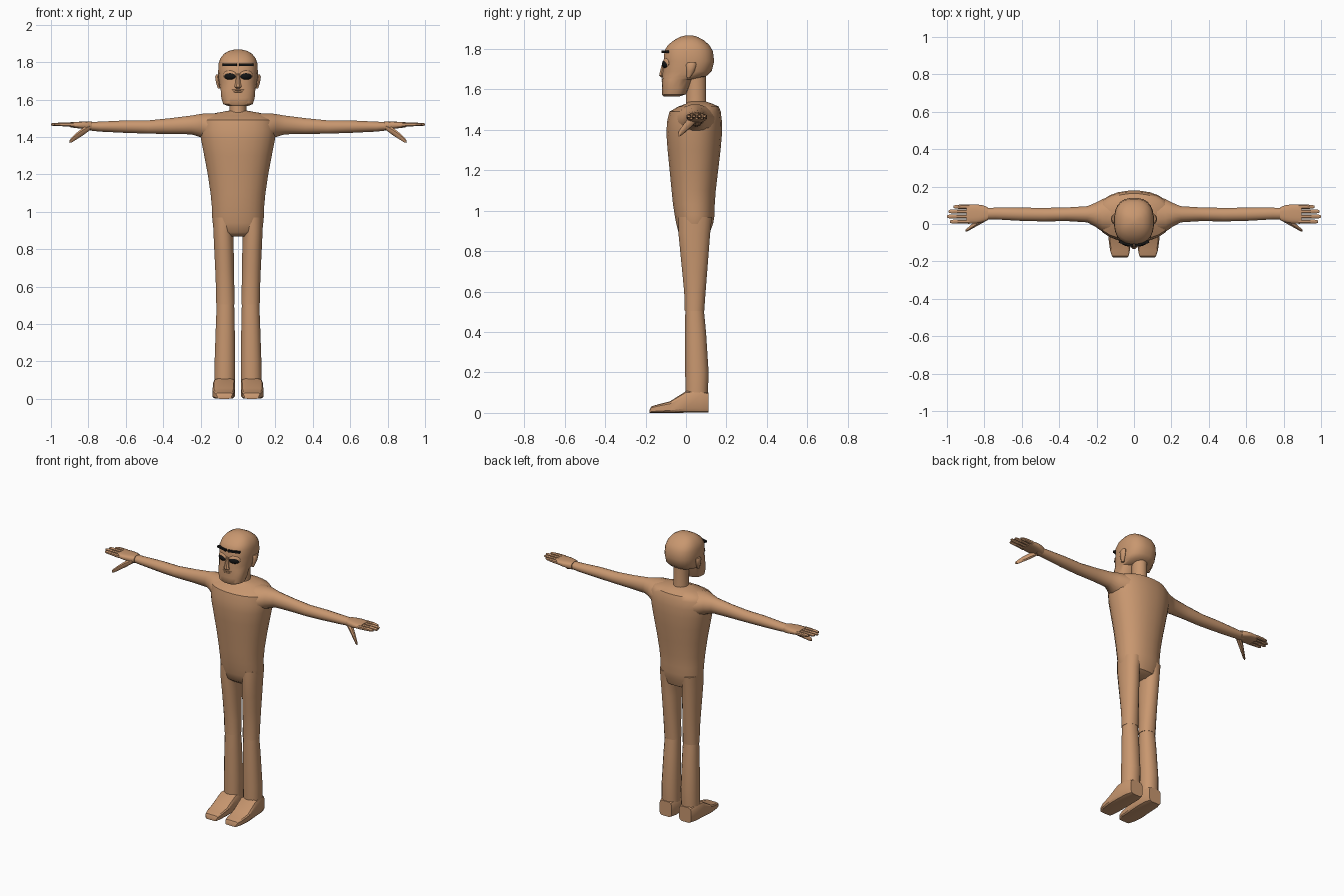
import bpy, math
from mathutils import Vector


def material(name, rgb):
    m = bpy.data.materials.new(name)
    m.diffuse_color = (*rgb, 1)
    return m


SKIN = material("skin", (0.58, 0.31, 0.16))
BLACK = material("black", (0.008, 0.008, 0.008))


def finish(ob, mat, mirror, angle):
    ob.data.materials.append(mat)
    bpy.ops.object.select_all(action='DESELECT')
    bpy.context.view_layer.objects.active = ob
    ob.select_set(True)
    bpy.ops.object.shade_smooth_by_angle(angle=math.radians(angle))
    if mirror:
        ob.modifiers.new("mirror", 'MIRROR')
    return ob


def loft(name, axis, rings, n=16, power=2.0, mirror=False, angle=40, mat=SKIN):
    """rings: (position on axis, centre a, centre b, radius a, radius b)"""
    verts, faces = [], []
    for t, ca, cb, ra, rb in rings:
        for i in range(n):
            th = 2 * math.pi * (i + 0.5) / n
            c, s = math.cos(th), math.sin(th)
            a = ca + ra * math.copysign(abs(c) ** (2 / power), c)
            b = cb + rb * math.copysign(abs(s) ** (2 / power), s)
            verts.append({'x': (t, a, b), 'y': (a, t, b), 'z': (a, b, t)}[axis])
    for k in range(len(rings) - 1):
        for i in range(n):
            j = (i + 1) % n
            faces.append((k * n + i, k * n + j, (k + 1) * n + j, (k + 1) * n + i))
    faces.append(tuple(reversed(range(n))))
    faces.append(tuple(range((len(rings) - 1) * n, len(rings) * n)))
    if axis == 'y':
        faces = [f[::-1] for f in faces]
    me = bpy.data.meshes.new(name)
    me.from_pydata(verts, [], faces)
    ob = bpy.data.objects.new(name, me)
    bpy.context.collection.objects.link(ob)
    return finish(ob, mat, mirror, angle)


def body(name, profile, **kw):
    """Upright centred loft. profile: (z, front y, back y, half width)"""
    return loft(name, 'z', [(z, 0, (f + b) / 2, w, (b - f) / 2) for z, f, b, w in profile], **kw)


def blob(name, loc, size, turn=0, mat=SKIN, box=False, mirror=True):
    """Ellipsoid or box with its transform baked in, so it can be mirrored."""
    if box:
        bpy.ops.mesh.primitive_cube_add(size=2)
    else:
        bpy.ops.mesh.primitive_uv_sphere_add(segments=16, ring_count=10)
    ob = bpy.context.object
    ob.name = name
    ob.scale, ob.rotation_euler, ob.location = size, (0, 0, turn), loc
    bpy.ops.object.transform_apply(location=True, rotation=True, scale=True)
    return finish(ob, mat, mirror, 40)


# Torso, neck and head
body("torso", [
    (0.868, -0.01, 0.08, 0.08), (0.89, -0.037, 0.118, 0.122), (0.94, -0.05, 0.136, 0.136),
    (0.98, -0.057, 0.142, 0.14), (1.03, -0.065, 0.143, 0.141), (1.1, -0.072, 0.148, 0.148),
    (1.2, -0.082, 0.16, 0.163), (1.3, -0.092, 0.172, 0.182), (1.38, -0.098, 0.179, 0.198),
    (1.44, -0.095, 0.179, 0.206), (1.49, -0.083, 0.173, 0.203), (1.515, -0.04, 0.163, 0.17),
    (1.53, 0.0, 0.13, 0.11), (1.54, 0.01, 0.1, 0.05)], n=24, power=2.2)
body("neck", [(1.5, -0.005, 0.105, 0.052), (1.55, 0.0, 0.1, 0.045), (1.68, 0.0, 0.1, 0.045)])
body("head", [
    (1.566, -0.112, -0.03, 0.055), (1.576, -0.12, 0.0, 0.08), (1.61, -0.12, 0.015, 0.09),
    (1.65, -0.118, 0.03, 0.093), (1.665, -0.118, 0.1, 0.098), (1.69, -0.115, 0.128, 0.103),
    (1.74, -0.11, 0.14, 0.107), (1.79, -0.108, 0.134, 0.105), (1.82, -0.09, 0.116, 0.095),
    (1.845, -0.058, 0.087, 0.075), (1.86, -0.03, 0.058, 0.05), (1.868, 0.0, 0.03, 0.015)],
    n=24, power=2.5)

# Face
blob("eyelid", (0.043, -0.097, 1.73), (0.037, 0.015, 0.027), 0.33)
blob("eye", (0.043, -0.101, 1.725), (0.033, 0.016, 0.02), 0.33, BLACK)
blob("eyebrow", (0.043, -0.103, 1.786), (0.038, 0.009, 0.006), 0.28, BLACK, box=True)
loft("nose", 'z', [(1.66, 0, -0.115, 0.012, 0.008), (1.668, 0, -0.116, 0.021, 0.018),
                   (1.685, 0, -0.114, 0.016, 0.017), (1.74, 0, -0.106, 0.009, 0.01)], n=8)
blob("upper_lip", (0, -0.1, 1.652), (0.046, 0.022, 0.005), mirror=False)
blob("lower_lip", (0, -0.1, 1.641), (0.042, 0.022, 0.006), mirror=False)
loft("ear", 'z', [(1.658, 0.098, 0.012, 0.01, 0.008), (1.69, 0.106, 0.022, 0.012, 0.02),
                  (1.722, 0.109, 0.026, 0.014, 0.025), (1.734, 0.107, 0.028, 0.01, 0.02)],
     n=10, mirror=True)

# Arms, flaring into the shoulders
loft("arm", 'x', [
    (0.1, 0.045, 1.44, 0.115, 0.088), (0.17, 0.046, 1.453, 0.088, 0.075),
    (0.205, 0.049, 1.461, 0.066, 0.062), (0.25, 0.052, 1.464, 0.044, 0.051),
    (0.36, 0.052, 1.458, 0.037, 0.043), (0.48, 0.05, 1.453, 0.037, 0.036),
    (0.6, 0.052, 1.455, 0.036, 0.034), (0.74, 0.056, 1.455, 0.032, 0.027),
    (0.81, 0.055, 1.458, 0.03, 0.022)], n=16, mirror=True)

# Hands
loft("palm", 'x', [
    (0.78, 0.055, 1.458, 0.034, 0.024), (0.805, 0.055, 1.46, 0.045, 0.022),
    (0.84, 0.054, 1.463, 0.051, 0.019), (0.895, 0.053, 1.465, 0.051, 0.014)],
    n=16, power=3, mirror=True)
for label, y, tip in (("little", 0.092, 0.965), ("ring", 0.067, 0.992),
                      ("middle", 0.04, 1.0), ("index", 0.013, 0.985)):
    loft(label + "_finger", 'x', [
        (0.88, y, 1.465, 0.0125, 0.013), (0.93, y, 1.467, 0.012, 0.011),
        (tip - 0.01, y, 1.467, 0.01, 0.008), (tip, y, 1.467, 0.006, 0.005)],
        n=8, power=2.5, mirror=True)
loft("thumb", 'x', [
    (0.79, 0.035, 1.452, 0.02, 0.016), (0.83, 0.012, 1.428, 0.019, 0.022),
    (0.865, -0.012, 1.403, 0.014, 0.019), (0.89, -0.03, 1.383, 0.01, 0.014),
    (0.9, -0.035, 1.376, 0.006, 0.008)], n=8, mirror=True)

# Legs, split at the knee
loft("thigh", 'z', [
    (0.505, 0.067, 0.042, 0.05, 0.049), (0.6, 0.069, 0.044, 0.05, 0.054),
    (0.7, 0.072, 0.043, 0.051, 0.063), (0.8, 0.075, 0.042, 0.053, 0.072),
    (0.89, 0.078, 0.041, 0.054, 0.08), (0.97, 0.074, 0.045, 0.062, 0.085)],
    n=16, power=2.2, mirror=True)
loft("shin", 'z', [
    (0.05, 0.071, 0.053, 0.055, 0.056), (0.12, 0.071, 0.053, 0.056, 0.057),
    (0.2, 0.07, 0.054, 0.056, 0.059), (0.4, 0.068, 0.047, 0.051, 0.053),
    (0.52, 0.067, 0.042, 0.047, 0.046)], n=16, power=2.2, mirror=True)

# Feet: squared sections running from heel to toe, resting on the ground
loft("foot", 'y', [(y, x, h / 2, w, h / 2) for y, x, w, h in (
    (0.112, 0.072, 0.045, 0.1), (0.07, 0.073, 0.058, 0.112), (0.0, 0.074, 0.06, 0.108),
    (-0.08, 0.077, 0.06, 0.057), (-0.14, 0.075, 0.054, 0.042), (-0.172, 0.073, 0.045, 0.032),
    (-0.18, 0.073, 0.038, 0.015))], n=12, power=5, mirror=True, angle=30)
